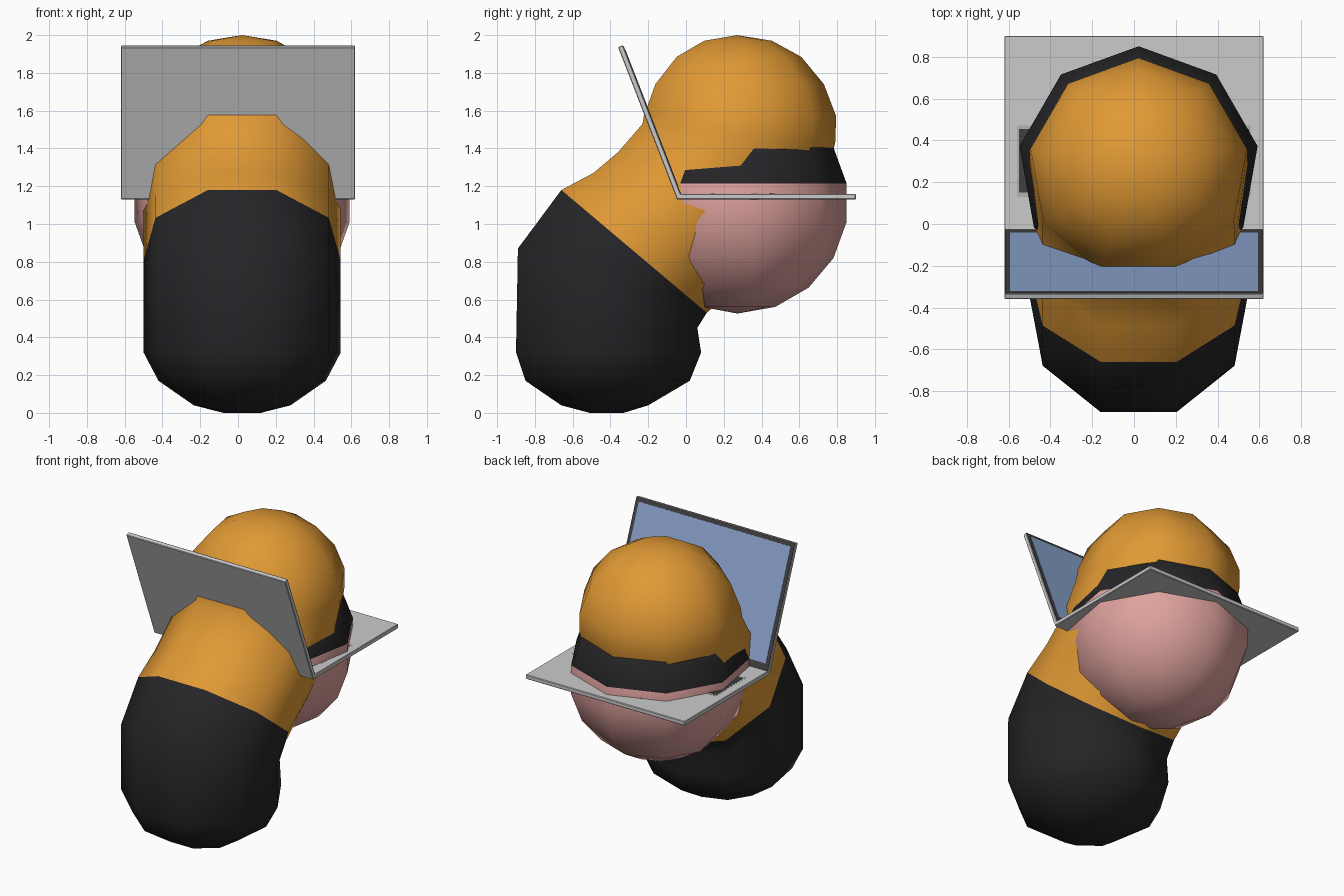
import bpy, bmesh, math
from mathutils import Matrix

if "Cube" in bpy.data.objects:
    bpy.data.objects.remove(bpy.data.objects["Cube"])

SIDES = 9
CX = 0.022
FRONT = math.sin(math.radians(70))


def material(name, rgb):
    m = bpy.data.materials.new(name)
    m.diffuse_color = (*rgb, 1)
    m.use_nodes = True
    m.node_tree.nodes["Principled BSDF"].inputs["Base Color"].default_value = m.diffuse_color
    return m


orange = material("orange", (0.75, 0.32, 0.035))
black = material("black", (0.019, 0.018, 0.02))
pink = material("pink", (0.73, 0.36, 0.34))
blue = material("blue", (0.25, 0.36, 0.6))
dark = material("dark_grey", (0.05, 0.05, 0.052))
grey = material("mid_grey", (0.45, 0.45, 0.45))


def loft(name, rings, mats, split):
    """Skin nine-sided rings (front y, front z, back y, back z, half width)."""
    bm = bmesh.new()
    loops = []
    for fy, fz, by, bz, rx in rings:
        loop = []
        for i in range(SIDES):
            a = math.radians(90) + i * math.tau / SIDES
            t = (math.sin(a) + FRONT) / (1 + FRONT)
            loop.append(bm.verts.new((CX + rx * math.cos(a), fy + (by - fy) * t, fz + (bz - fz) * t)))
        loops.append(loop)
    for k in range(len(loops) - 1):
        for i in range(SIDES):
            j = (i + 1) % SIDES
            f = bm.faces.new((loops[k][i], loops[k][j], loops[k + 1][j], loops[k + 1][i]))
            f.material_index = int(k >= split)
    bm.faces.new(loops[0])
    bm.faces.new(loops[-1])
    bmesh.ops.remove_doubles(bm, verts=bm.verts, dist=0.002)
    bmesh.ops.recalc_face_normals(bm, faces=bm.faces)
    me = bpy.data.meshes.new(name)
    bm.to_mesh(me)
    bm.free()
    for m in mats:
        me.materials.append(m)
    ob = bpy.data.objects.new(name, me)
    bpy.context.collection.objects.link(ob)
    bpy.context.view_layer.objects.active = ob
    bpy.ops.object.select_all(action='DESELECT')
    ob.select_set(True)
    bpy.ops.object.shade_smooth_by_angle(angle=math.radians(50))


def ring(cy, z, r):
    return (cy - FRONT * r, z, cy + r, z, r)


def box(name, lo, hi, mat=None, xf=Matrix(), bevel=0):
    bm = bmesh.new()
    bmesh.ops.create_cube(bm, size=1)
    for v in bm.verts:
        v.co = [(a + b) / 2 + c * (b - a) for a, b, c in zip(lo, hi, v.co)]
    if bevel:
        bmesh.ops.bevel(bm, geom=bm.edges[:], offset=bevel, segments=1, affect='EDGES')
    bm.transform(xf)
    me = bpy.data.meshes.new(name)
    bm.to_mesh(me)
    bm.free()
    if mat:
        me.materials.append(mat)
    bpy.context.collection.objects.link(bpy.data.objects.new(name, me))


# Hunched body: dark lower half, orange shoulders bending back into the hood dome
body = [
    (-0.51, 0.0, -0.33, 0.0, 0.10),
    (-0.66, 0.04, -0.20, 0.04, 0.26),
    (-0.85, 0.17, 0.02, 0.17, 0.45),
    (-0.90, 0.32, 0.08, 0.32, 0.53),
    (-0.89, 0.87, 0.06, 0.45, 0.53),
    (-0.66, 1.18, 0.11, 0.53, 0.53),
    (-0.49, 1.27, 0.36, 0.75, 0.53),
    (-0.36, 1.38, 0.70, 1.08, 0.53),
    (-0.22, 1.56, 0.79, 1.45, 0.53),
]
body += [ring(0.27, z, r) for z, r in ((1.57, 0.525), (1.74, 0.46), (1.885, 0.34), (1.97, 0.185), (2.0, 0))]
body.pop(8)
body.insert(8, (-0.23, 1.53, 0.79, 1.43, 0.53))
loft("body_and_hood", body, (black, orange), 5)

# Round face: pink below, black band above
R = 0.587
face = [ring(0.272, 1.113 + R * math.sin(math.radians(a)), R * math.cos(math.radians(a)))
        for a in (-90, -70, -50, -30, -10, 10, 30, 50, 70, 90)]
loft("face", face, (pink, black), 5)

# Laptop base with keyboard and touchpad
box("laptop_base", (-0.62, -0.05, 1.13), (0.62, 0.90, 1.16), bevel=0.004)
box("keyboard_frame", (-0.56, 0.13, 1.155), (0.56, 0.47, 1.161), grey)
box("keyboard", (-0.55, 0.15, 1.156), (0.55, 0.455, 1.163), dark)
box("touchpad", (-0.2, 0.52, 1.155), (0.2, 0.78, 1.162), grey)

# Tilted laptop lid, bezel and display
tilt = Matrix.Translation((0, -0.035, 1.14)) @ Matrix.Rotation(math.radians(21.2), 4, 'X')
box("laptop_lid", (-0.62, -0.015, 0), (0.62, 0.013, 0.86), None, tilt, 0.004)
box("screen_bezel", (-0.617, 0.01, 0.004), (0.617, 0.015, 0.856), dark, tilt)
box("display", (-0.592, 0.012, 0.06), (0.592, 0.017, 0.83), blue, tilt)
